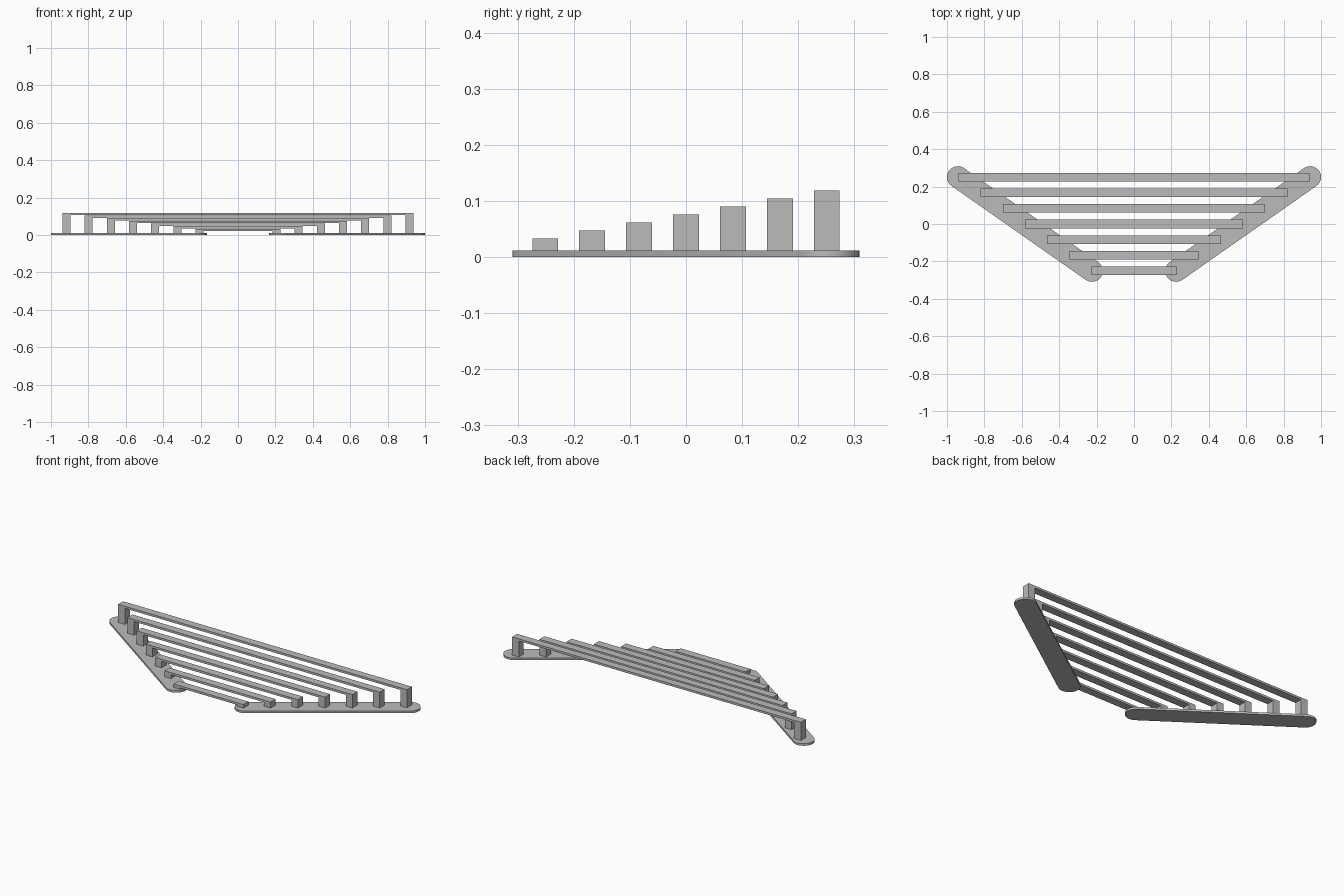
import bpy
import bmesh
from math import atan2, cos, pi, sin
from mathutils import Vector

cube = bpy.data.objects.get("Cube")
if cube:
    bpy.data.objects.remove(cube, do_unlink=True)

grey = bpy.data.materials.new("plain grey")
grey.use_nodes = True
colour = (0.5, 0.5, 0.5, 1)
grey.diffuse_color = colour
grey.node_tree.nodes["Principled BSDF"].inputs["Base Color"].default_value = colour

PLATE = 0.012      # plate thickness
RADIUS = 0.058     # rounded plate ends
NEAR = Vector((0.225, -0.251))
FAR = Vector((0.942, 0.251))
BARS = 7


def extrude_outline(name, outline, depth):
    """Extrude a closed 3D outline along the depth vector."""
    bm = bmesh.new()
    face = bm.faces.new([bm.verts.new(p) for p in outline])
    out = bmesh.ops.extrude_face_region(bm, geom=[face])
    moved = [v for v in out["geom"] if isinstance(v, bmesh.types.BMVert)]
    bmesh.ops.translate(bm, verts=moved, vec=depth)
    bmesh.ops.recalc_face_normals(bm, faces=bm.faces)
    mesh = bpy.data.meshes.new(name)
    bm.to_mesh(mesh)
    bm.free()
    mesh.materials.append(grey)
    obj = bpy.data.objects.new(name, mesh)
    bpy.context.collection.objects.link(obj)
    return obj


# Slanted base plates with rounded ends
def base_plate(name, side):
    direction = FAR - NEAR
    heading = atan2(direction.y, direction.x)
    steps = 16
    outline = []
    for centre, start in ((FAR, heading - pi / 2), (NEAR, heading + pi / 2)):
        for i in range(steps + 1):
            a = start + pi * i / steps
            outline.append((side * (centre.x + RADIUS * cos(a)),
                            centre.y + RADIUS * sin(a), 0))
    plate = extrude_outline(name, outline, (0, 0, PLATE))
    bpy.ops.object.select_all(action="DESELECT")
    plate.select_set(True)
    bpy.context.view_layer.objects.active = plate
    bpy.ops.object.shade_smooth_by_angle()


base_plate("left_base_plate", 1)
base_plate("right_base_plate", -1)


# Bridge-shaped bars, longer and taller towards the back
def bridge_bar(name, half, y, top):
    width, leg, thick = 0.046, 0.043, 0.0125
    inner, under = half - leg, top - thick
    right = [(inner, under), (inner, PLATE), (half, PLATE), (half, top)]
    profile = right + [(-x, z) for x, z in reversed(right)]
    outline = [(x, y - width / 2, z) for x, z in profile]
    extrude_outline(name, outline, (0, width, 0))


for i in range(BARS):
    t = i / (BARS - 1)
    bridge_bar(f"bridge_bar_{i + 1}", 0.227 + 0.712 * t,
               -0.251 + 0.502 * t, 0.033 + 0.086 * t)
